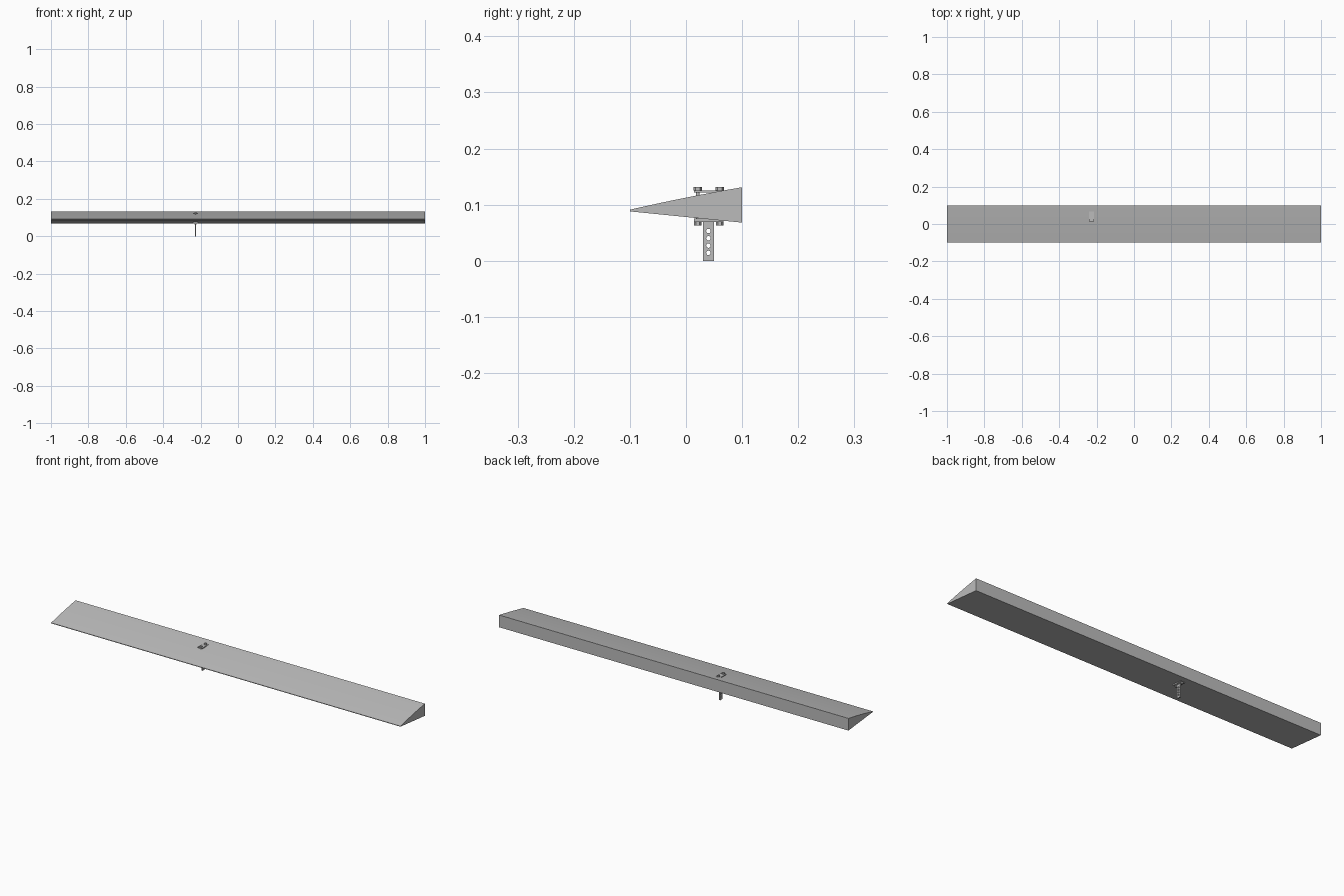
import bpy
import math
from math import radians
from mathutils import Vector

cube = bpy.data.objects.get("Cube")
if cube:
    bpy.data.objects.remove(cube, do_unlink=True)

HORN_X = -0.228
BOLT_Y = (0.021, 0.060)

grey = bpy.data.materials.new("light_grey")
grey.use_nodes = True
colour = (0.5, 0.5, 0.5, 1)
grey.diffuse_color = colour
grey.node_tree.nodes["Principled BSDF"].inputs["Base Color"].default_value = colour


def smooth(obj):
    bpy.ops.object.select_all(action="DESELECT")
    obj.select_set(True)
    bpy.context.view_layer.objects.active = obj
    bpy.ops.object.shade_smooth_by_angle(angle=radians(30))


def extrude_x(name, loops, x, half):
    """Closed (y, z) outlines, inner ones becoming holes, extruded along x."""
    curve = bpy.data.curves.new(name, "CURVE")
    curve.dimensions = "2D"
    curve.fill_mode = "BOTH"
    curve.extrude = half
    for loop in loops:
        spline = curve.splines.new("POLY")
        spline.points.add(len(loop) - 1)
        for point, (y, z) in zip(spline.points, loop):
            point.co = (y, z, 0, 1)
        spline.use_cyclic_u = True
    obj = bpy.data.objects.new(name, curve)
    bpy.context.collection.objects.link(obj)
    obj.rotation_euler = (radians(90), 0, radians(90))
    obj.location.x = x
    bpy.ops.object.select_all(action="DESELECT")
    obj.select_set(True)
    bpy.context.view_layer.objects.active = obj
    bpy.ops.object.convert(target="MESH")
    obj = bpy.context.object
    obj.name = name
    obj.data.materials.clear()
    obj.data.materials.append(grey)
    smooth(obj)
    return obj


def box(name, low, high):
    low, high = Vector(low), Vector(high)
    bpy.ops.mesh.primitive_cube_add(size=1, location=(low + high) / 2)
    obj = bpy.context.object
    obj.name = name
    obj.scale = high - low
    obj.data.materials.append(grey)


def cylinder(name, y, z0, z1, radius, sides):
    bpy.ops.mesh.primitive_cylinder_add(
        vertices=sides, radius=radius, depth=z1 - z0,
        location=(HORN_X, y, (z0 + z1) / 2))
    obj = bpy.context.object
    obj.name = name
    obj.data.materials.append(grey)
    smooth(obj)


def circle(y, z, radius, count=20):
    angles = [2 * math.pi * i / count for i in range(count)]
    return [(y + radius * math.cos(a), z + radius * math.sin(a)) for a in angles]


# Long tapered panel with a gently bowed top
top = []
for i in range(13):
    t = i / 12
    top.append((-0.1 + 0.2 * t, 0.091 + 0.040 * t + 0.006 * t * (1 - t)))
extrude_x("tapered_panel", [[(-0.1, 0.088), (0.1, 0.068)] + top[::-1]], 0, 1)

# Control horn arm with a row of link holes
arm = [(0.03, 0), (0.05, 0), (0.05, 0.071), (0.03, 0.071)]
holes = [circle(0.04, 0.014 + 0.013 * i, 0.004) for i in range(4)]
extrude_x("horn_arm", [arm] + holes, HORN_X, 0.003)

# Clamp plates below and above the panel
for name, z0, z1 in (("horn_base", 0.069, 0.075), ("backing_plate", 0.1215, 0.1255)):
    box(name, (HORN_X - 0.013, 0.014, z0), (HORN_X + 0.013, 0.067, z1))

# Bolts with hexagonal heads and nuts
for i, y in enumerate(BOLT_Y, 1):
    cylinder(f"bolt_shank_{i}", y, 0.064, 0.127, 0.003, 16)
    cylinder(f"bolt_head_{i}", y, 0.1255, 0.1315, 0.0075, 6)
    cylinder(f"bolt_nut_{i}", y, 0.063, 0.069, 0.0065, 6)
